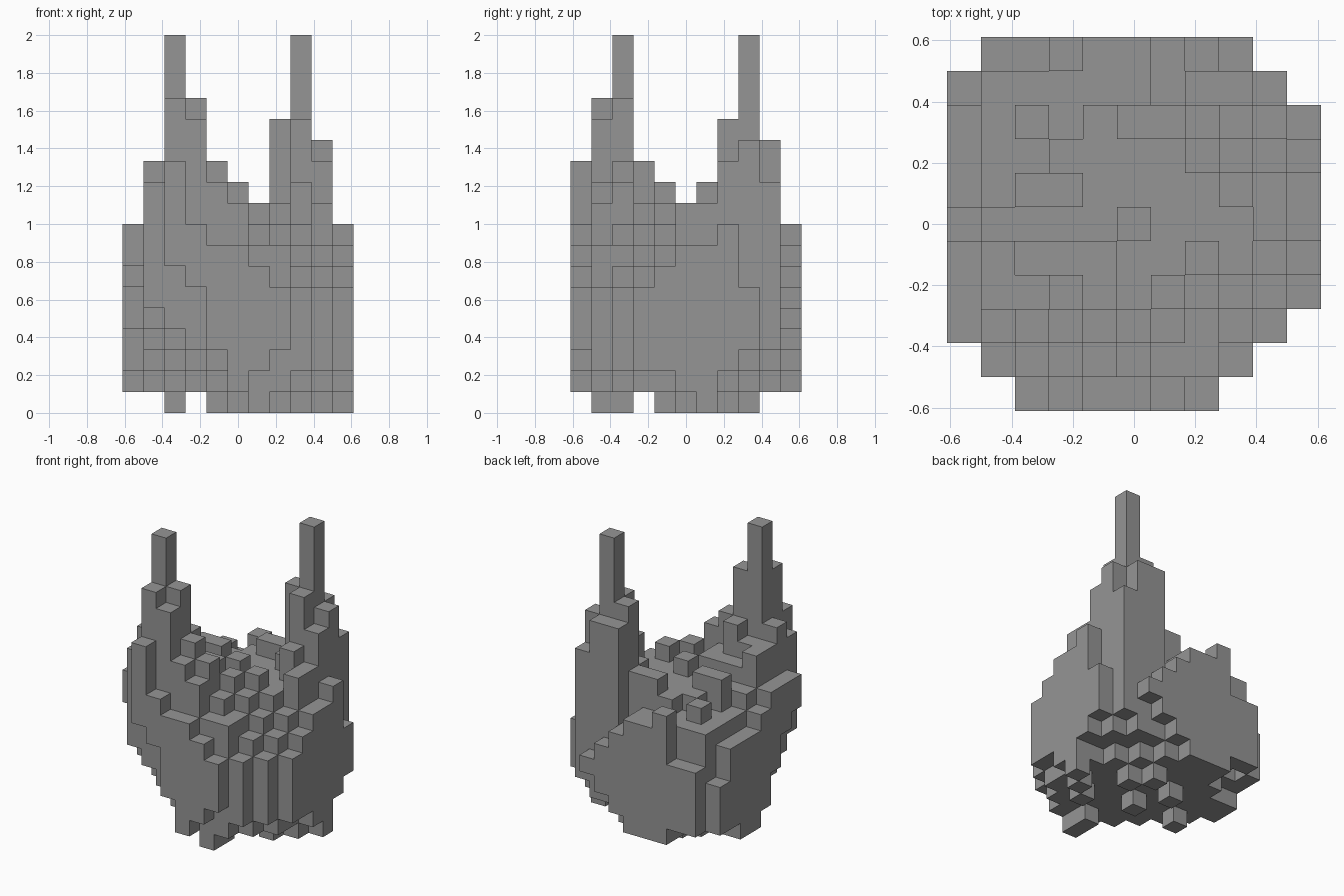
import bpy, bmesh
from mathutils import Vector

cube = bpy.data.objects.get("Cube")
if cube:
    bpy.data.objects.remove(cube, do_unlink=True)

CELL = 1 / 9
MID = 5
LAST = 2 * MID

stone = bpy.data.materials.new("grey stone")
stone.use_nodes = True
GREY = (0.3, 0.3, 0.3, 1)
stone.diffuse_color = GREY
stone.node_tree.nodes["Principled BSDF"].inputs["Base Color"].default_value = GREY

# Cross-sections of the rock from front to back; letters are step heights (a = one block)
SECTIONS = [
    "..lihhgf...",
    ".konkjhhf..",
    "iloolkihgf.",
    "ikkljijihgf",
    "ikjjjiijihg",
    "hiiiijiiijh",
    "ghjjiiiikjh",
    "ghhiiiijnli",
    "ghihijjnnmf",
    "ehhhhhgmmk.",
    ".ffihhgfe..",
]

# Blocks that reach the ground under the rock
FEET = {(6, 1), (6, 2), (2, 5), (4, 7), (5, 5), (6, 8), (8, 4), (9, 5), (10, 6), (7, 7)}
# Steep undercut along the rim of the front corner, by distance from the corner
UNDERCUT = [7, 7, 7, 6, 4, 2]


def underside(i, j):
    """Lowest block of a column: flat in the middle, stepped up at the rim."""
    if (i, j) in FEET:
        return 0
    reach = (i - MID) ** 2 + (j - MID) ** 2
    if i + j < len(UNDERCUT):
        # front corner, overhanging most at the rim
        if min(i, j) == 0:
            return UNDERCUT[i + j] - (i > 3)
        return 7 - i - j
    if i < MID and (i == 0 or j == LAST):
        return 1 + (reach > 33)
    if i + j > 12 and 17 < reach < 25:
        return 2
    low = 1 + (reach > 24 and MID not in (i, j)) + (reach > 28) + (reach > 33)
    if i == LAST:
        low = min(low, 3 if j > 7 else 2)
    return low


def blocks(name, cells):
    """Build the outer skin of a set of cubic blocks."""
    bm = bmesh.new()
    axes = [Vector(v) for v in ((1, 0, 0), (0, 1, 0), (0, 0, 1))]
    for cell in cells:
        centre = Vector((cell[0] - MID, cell[1] - MID, cell[2] + 0.5))
        for k in range(3):
            u, v = axes[(k + 1) % 3] / 2, axes[(k + 2) % 3] / 2
            for side in (1, -1):
                step = axes[k] * side
                if tuple(int(c + s) for c, s in zip(cell, step)) in cells:
                    continue
                face = centre + step / 2
                ring = [face - u - v, face + u - v, face + u + v, face - u + v]
                bm.faces.new([bm.verts.new(p * CELL) for p in ring[::side]])
    bmesh.ops.remove_doubles(bm, verts=bm.verts, dist=CELL / 100)
    bmesh.ops.dissolve_limit(bm, angle_limit=0.01, verts=bm.verts, edges=bm.edges)
    mesh = bpy.data.meshes.new(name)
    bm.to_mesh(mesh)
    bm.free()
    mesh.materials.append(stone)
    obj = bpy.data.objects.new(name, mesh)
    bpy.context.collection.objects.link(obj)


# Stepped rock body with its hollow top
rock = set()
for j, section in enumerate(SECTIONS):
    for i, letter in enumerate(section):
        if letter != ".":
            top = ord(letter) - ord("a") + 1
            rock |= {(i, j, z) for z in range(underside(i, j), top)}
blocks("rock_body", rock)

# Two tall spires on opposite corners
for name, place in (("front_spire", 2), ("back_spire", 8)):
    start = ord(SECTIONS[place][place]) - ord("a") + 1
    blocks(name, {(place, place, z) for z in range(start, 18)})
